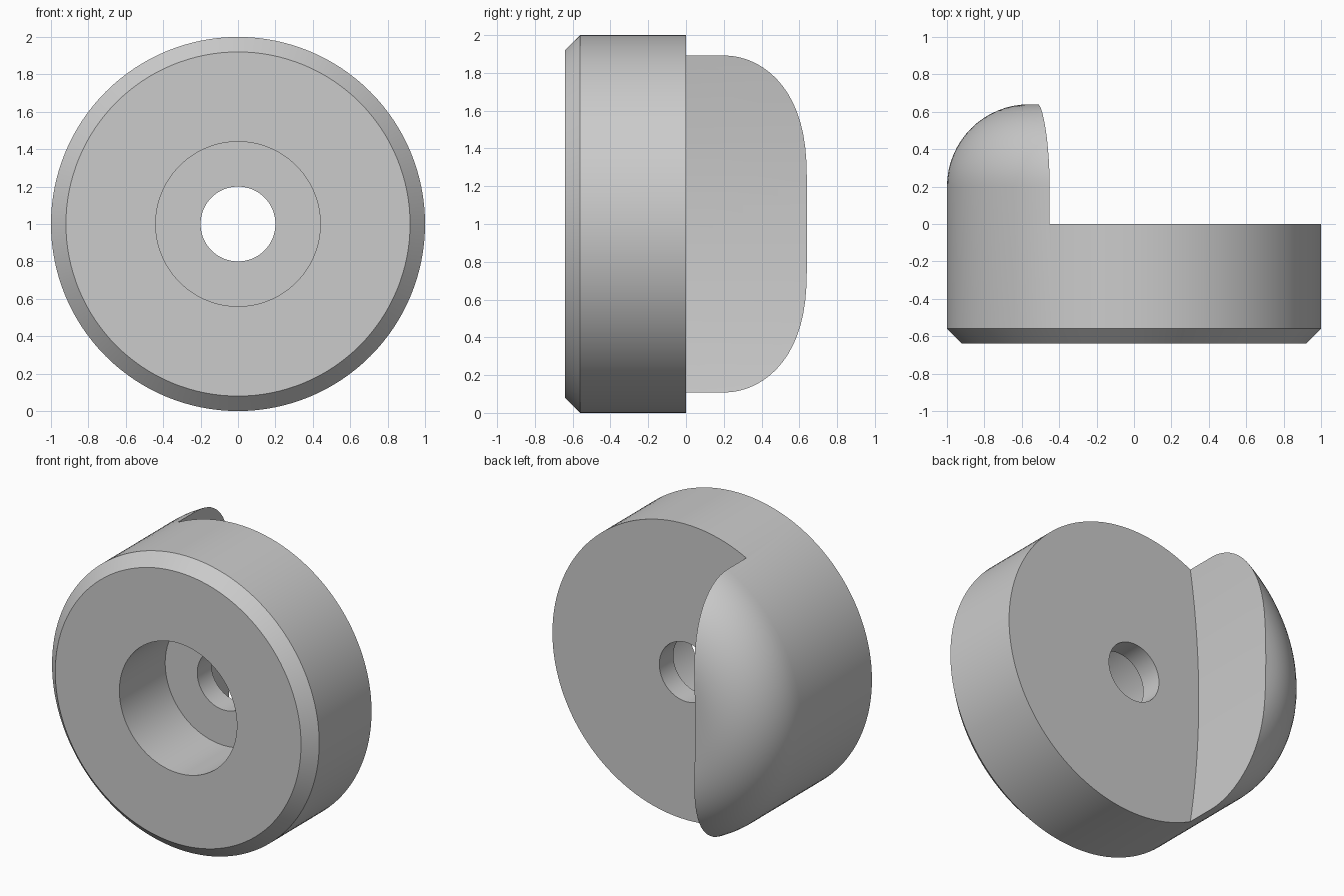
import bpy, bmesh, math
from mathutils import Matrix

cube = bpy.data.objects.get("Cube")
if cube:
    bpy.data.objects.remove(cube, do_unlink=True)

grey = bpy.data.materials.new("plain grey")
grey.use_nodes = True
colour = (0.6, 0.6, 0.6, 1)
grey.diffuse_color = colour
grey.node_tree.nodes["Principled BSDF"].inputs["Base Color"].default_value = colour


def add_object(name, bm):
    bmesh.ops.recalc_face_normals(bm, faces=bm.faces)
    mesh = bpy.data.meshes.new(name)
    bm.to_mesh(mesh)
    bm.free()
    obj = bpy.data.objects.new(name, mesh)
    bpy.context.collection.objects.link(obj)
    mesh.materials.append(grey)
    return obj


# Section (radius, y): counterbored hole, chamfered front, rounded back
FILLET, BACK = 0.44, 0.64
profile = [(0.2, -0.15), (0.44, -0.15), (0.44, -BACK), (0.92, -BACK), (1, -0.56)]
for i in range(17):
    a = math.pi / 2 * i / 16
    profile.append((1 - FILLET + FILLET * math.cos(a), BACK - FILLET + FILLET * math.sin(a)))
profile.append((0.2, BACK))

# Body: section turned around the y axis
bm = bmesh.new()
verts = [bm.verts.new((r, y, 1)) for r, y in profile]
edges = [bm.edges.new((v, verts[(i + 1) % len(verts)])) for i, v in enumerate(verts)]
bmesh.ops.spin(bm, geom=verts + edges, cent=(0, 0, 1), axis=(0, 1, 0),
               angle=math.tau, steps=128, use_merge=True)
bmesh.ops.remove_doubles(bm, verts=bm.verts, dist=1e-5)
body = add_object("jaw_disc_with_lip", bm)

# Cutter: wide drum that leaves the concave lip on one side
R = 6
bm = bmesh.new()
place = Matrix.Translation((R - 0.518, 0.5, 1)) @ Matrix.Rotation(math.pi / 2, 4, "X")
bmesh.ops.create_cone(bm, cap_ends=True, segments=360, radius1=R, radius2=R,
                      depth=1, matrix=place)
cutter = add_object("lip_cutter", bm)
cutter.hide_render = True

cut = body.modifiers.new("cut lip", "BOOLEAN")
cut.operation = "DIFFERENCE"
cut.solver = "EXACT"
cut.object = cutter
bpy.ops.object.select_all(action="DESELECT")
bpy.context.view_layer.objects.active = body
body.select_set(True)
bpy.ops.object.modifier_apply(modifier=cut.name)
bpy.data.objects.remove(cutter, do_unlink=True)
bpy.ops.object.shade_smooth_by_angle(angle=math.radians(30))
